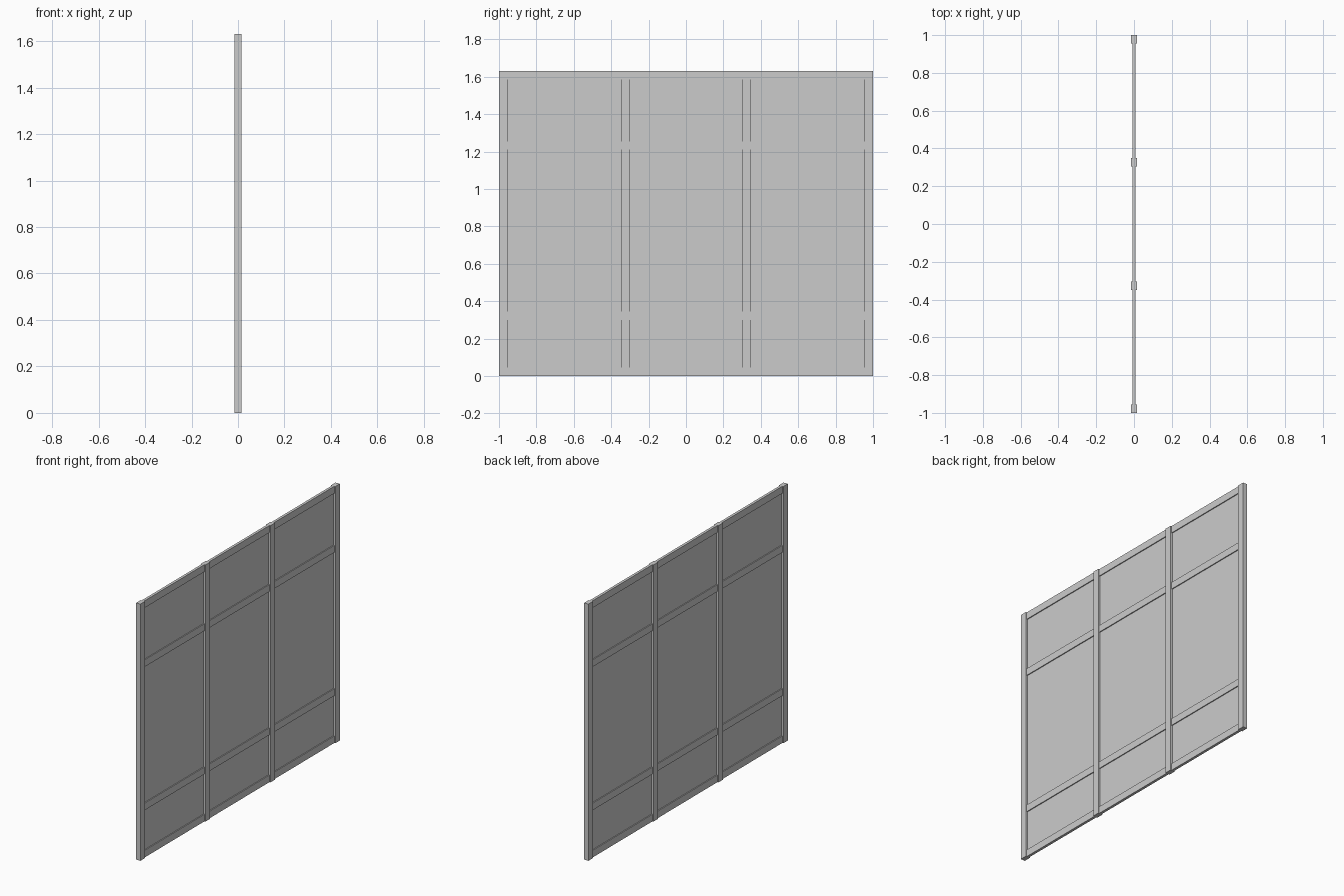
import bpy

# Remove the default cube
cube = bpy.data.objects.get("Cube")
if cube:
    bpy.data.objects.remove(cube, do_unlink=True)

HEIGHT = 1.63
BAR = 0.045          # visible width of posts and rails
POST_DEPTH = 0.03
RAIL_DEPTH = 0.017
PANEL_DEPTH = 0.005

grey = bpy.data.materials.new("plain_grey")
grey.use_nodes = True
colour = (0.6, 0.6, 0.6, 1)
grey.diffuse_color = colour
grey.node_tree.nodes["Principled BSDF"].inputs["Base Color"].default_value = colour


def box(name, depth, y0, y1, z0, z1):
    """Axis-aligned box centred on x = 0."""
    bpy.ops.mesh.primitive_cube_add(size=1, location=(0, (y0 + y1) / 2, (z0 + z1) / 2))
    ob = bpy.context.object
    ob.name = name
    ob.scale = (depth, y1 - y0, z1 - z0)
    bpy.ops.object.transform_apply(location=False, rotation=False, scale=True)
    ob.data.materials.append(grey)
    return ob


# Four upright posts, evenly spaced
spacing = (2 - BAR) / 3
posts = [-1 + i * spacing for i in range(4)]
for i, y in enumerate(posts):
    box(f"post_{i + 1}", POST_DEPTH, y, y + BAR, 0, HEIGHT)

# Three bays, each a thin panel crossed by four rails
rails = {"bottom": 0, "lower": 0.3, "upper": 1.21, "top": HEIGHT - BAR}
for i in range(3):
    y0, y1 = posts[i] + BAR, posts[i + 1]
    box(f"panel_{i + 1}", PANEL_DEPTH, y0, y1, BAR, HEIGHT - BAR)
    for label, z in rails.items():
        box(f"{label}_rail_{i + 1}", RAIL_DEPTH, y0, y1, z, z + BAR)
